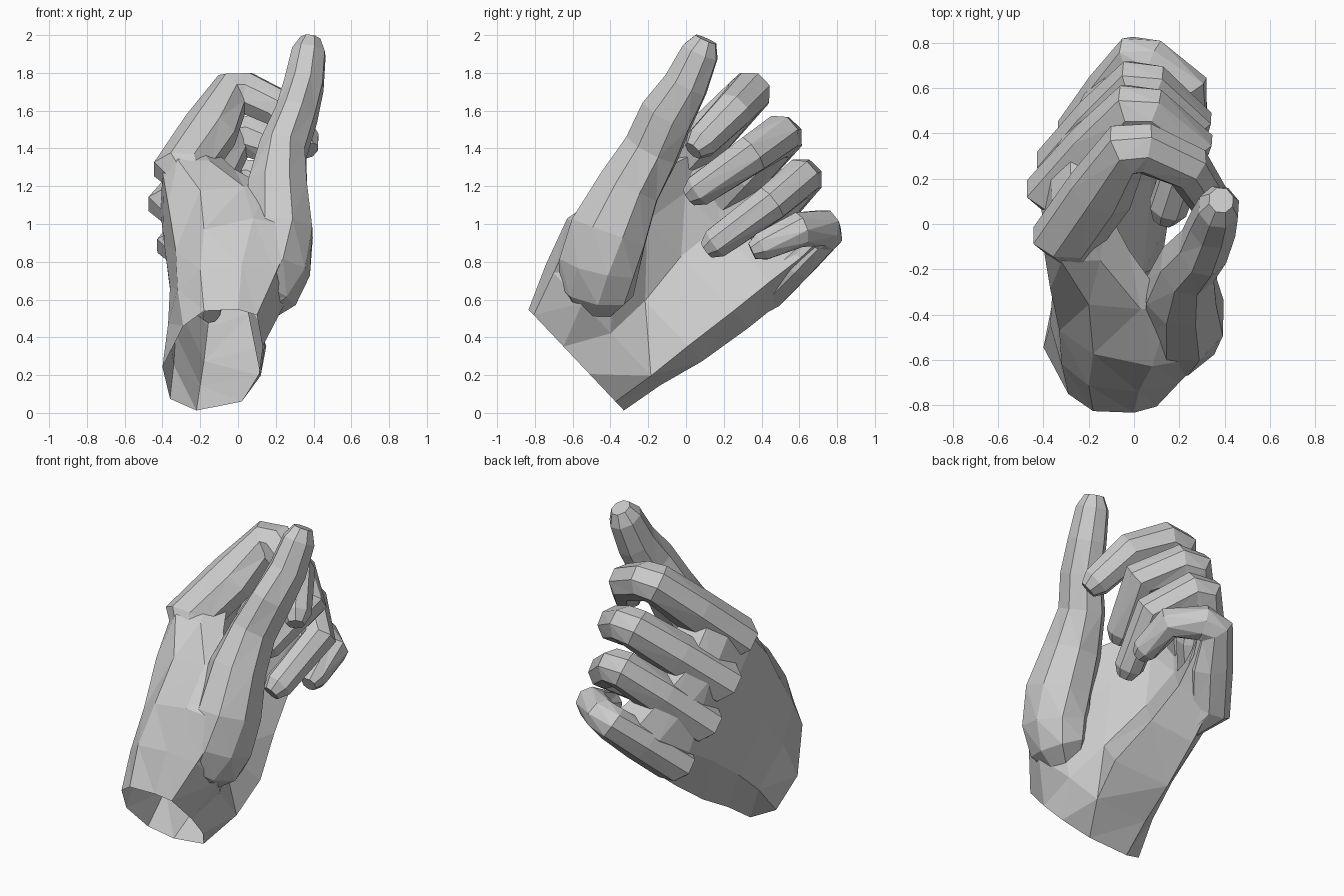
import bpy
import bmesh
from math import cos, sin, pi
from mathutils import Vector

default_cube = bpy.data.objects.get("Cube")
if default_cube:
    bpy.data.objects.remove(default_cube, do_unlink=True)

# Hand axes: ALONG runs from wrist to knuckles, ACROSS from little finger to thumb
ALONG = Vector((0, 0.727, 0.687))
ACROSS = Vector((0, -0.687, 0.727))
SIDES = 8

material = bpy.data.materials.new("clay_grey")
material.use_nodes = True
grey = (0.6, 0.6, 0.6, 1)
material.diffuse_color = grey
material.node_tree.nodes["Principled BSDF"].inputs["Base Color"].default_value = grey


def loft(name, rings, open_start=False):
    """Skin a list of equal-length point rings into one flat-shaded object."""
    bm = bmesh.new()
    loops = [[bm.verts.new(point) for point in ring] for ring in rings]
    count = len(loops[0])
    for lower, upper in zip(loops, loops[1:]):
        for i in range(count):
            j = (i + 1) % count
            bm.faces.new((lower[i], lower[j], upper[j], upper[i]))
    bm.faces.new(loops[-1])
    if not open_start:
        bm.faces.new(loops[0][::-1])
    bmesh.ops.recalc_face_normals(bm, faces=bm.faces)
    bmesh.ops.triangulate(bm, faces=bm.faces)
    mesh = bpy.data.meshes.new(name)
    bm.to_mesh(mesh)
    bm.free()
    mesh.materials.append(material)
    obj = bpy.data.objects.new(name, mesh)
    bpy.context.collection.objects.link(obj)
    return obj


def digit(name, stations):
    """Faceted tube through (centre, width radius, depth radius), rounded at the tip."""
    stations = [(Vector(centre), width, depth) for centre, width, depth in stations]
    # A shrinking ring rounds off the fingertip
    tip, width, depth = stations[-1]
    heading = (tip - stations[-2][0]).normalized()
    stations.append((tip + heading * width * 0.75, width * 0.6, depth * 0.6))
    centres = [station[0] for station in stations]
    rings = []
    for i, (centre, width, depth) in enumerate(stations):
        before = centres[max(i - 1, 0)]
        after = centres[min(i + 1, len(centres) - 1)]
        # Bisect the two neighbouring segments so bends stay even
        tangent = ((centre - before).normalized() + (after - centre).normalized()).normalized()
        side = (ACROSS - tangent * ACROSS.dot(tangent)).normalized()
        up = tangent.cross(side)
        angles = [2 * pi * (k + 0.5) / SIDES for k in range(SIDES)]
        rings.append([centre + side * cos(a) * width * 1.05 + up * sin(a) * depth * 1.05
                      for a in angles])
    return loft(name, rings)


def finger(name, knuckle, middle_joint, end_joint, tip, thickness):
    """Curled finger rooted inside the palm, its middle joint softened by two rings."""
    knuckle, joint, end = Vector(knuckle), Vector(middle_joint), Vector(end_joint)
    back = (knuckle - joint).normalized()
    forward = (end - joint).normalized()
    t = thickness
    # The fleshy underside of the first segment bulges towards the palm
    inward = Vector((0.57, 0, 0)) - ALONG * 0.82
    root = knuckle - ALONG * 0.2 + Vector((0.08, 0, 0))
    digit(name, [
        (root, t * 0.6, t * 0.5),
        (knuckle + inward * t * 0.25, t * 1.15, t * 1.35),
        (knuckle.lerp(joint, 0.5) + inward * t * 0.2, t * 1.1, t * 1.28),
        (joint + back * 0.05, t, t * 1.08),
        (joint + forward * 0.07, t * 0.95, t),
        (end, t * 0.9, t * 0.88),
        (tip, t * 0.76, t * 0.74),
    ])


# Palm: cupped sections as (distance along hand, [(x, position across hand)])
sections = [
    (-0.23, [(-.22, .235), (-.36, .32), (-.4, .55), (-.29, .85), (-.18, .96),
             (0, .97), (.1, .93), (.13, .7), (.11, .5), (.02, .3)]),
    (0, [(-.2, .2), (-.34, .35), (-.37, .65), (-.32, .9), (-.2, 1.04),
         (.02, 1.08), (.2, 1.02), (.25, .8), (.15, .58), (.12, .27)]),
    (0.25, [(-.18, .14), (-.33, .34), (-.36, .68), (-.33, .95), (-.18, 1.1),
            (.08, 1.18), (.31, 1.12), (.24, .82), (.04, .58), (.15, .25)]),
    (0.55, [(-.16, .1), (-.33, .3), (-.39, .7), (-.37, 1), (-.2, 1.1),
            (.03, 1.13), (.16, 1.12), (0, .88), (-.11, .62), (.08, .22)]),
    (0.8, [(-.14, .08), (-.31, .25), (-.41, .7), (-.4, 1), (-.32, 1.09),
           (-.15, 1.08), (-.02, 1.02), (-.13, .85), (-.16, .6), (.04, .2)]),
    (1, [(-.08, .09), (-.22, .22), (-.37, .65), (-.36, .95), (-.32, 1.02),
         (-.22, 1.02), (-.12, .96), (-.13, .8), (-.11, .5), (.06, .18)]),
    (1.12, [(0, .12), (-.12, .22), (-.28, .65), (-.28, .9), (-.25, .95),
            (-.18, .95), (-.1, .9), (-.09, .8), (-.07, .5), (.1, .18)]),
]
palm_rings = [[Vector((x, 0, 0)) + ALONG * distance + ACROSS * across for x, across in outline]
              for distance, outline in sections]
# The wrist end stays open
loft("palm", palm_rings, open_start=True)

# Thumb: thick mound at the base, narrowing to an upright tip
digit("thumb", [
    ((0.1, -0.49, 0.57), 0.13, 0.11),
    ((0.15, -0.48, 0.65), 0.2, 0.16),
    ((0.2, -0.46, 0.78), 0.21, 0.18),
    ((0.22, -0.41, 0.96), 0.21, 0.18),
    ((0.21, -0.3, 1.2), 0.17, 0.16),
    ((0.24, -0.18, 1.4), 0.15, 0.125),
    ((0.31, -0.1, 1.58), 0.145, 0.11),
    ((0.35, 0.0, 1.74), 0.12, 0.105),
    ((0.375, 0.075, 1.91), 0.1, 0.09),
])

# Curled fingers: knuckle, middle joint, end joint, tip, thickness
finger("index_finger", (-0.31, -0.04, 1.3), (-0.01, 0.36, 1.72), (0.24, 0.25, 1.6),
       (0.35, 0.08, 1.43), 0.115)
finger("middle_finger", (-0.34, 0.16, 1.11), (0.02, 0.53, 1.49), (0.25, 0.35, 1.37),
       (0.15, 0.07, 1.18), 0.115)
finger("ring_finger", (-0.3, 0.29, 0.89), (0.03, 0.64, 1.27), (0.25, 0.45, 1.11),
       (0.17, 0.16, 0.9), 0.11)
finger("little_finger", (-0.22, 0.43, 0.66), (0.03, 0.76, 0.98), (0.24, 0.6, 0.97),
       (0.25, 0.4, 0.88), 0.1)
